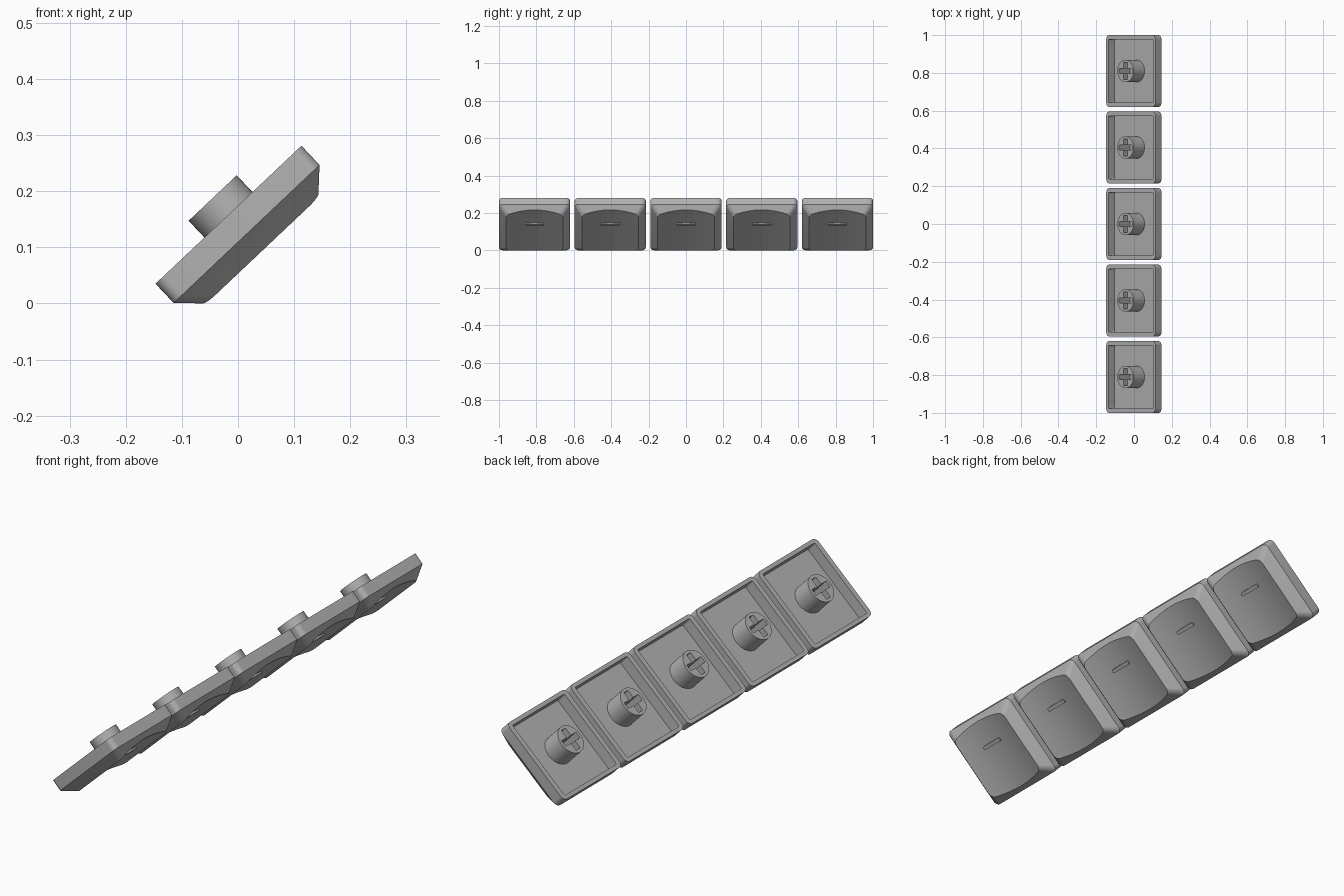
import bpy, bmesh, math
from mathutils import Matrix, Vector

if "Cube" in bpy.data.objects:
    bpy.data.objects.remove(bpy.data.objects["Cube"])

TILT = math.radians(43.4)
PITCH = 0.405
N_ARC, N_EDGE = 8, 24
DISH_MID, DISH_SAG, TOP_HALF = 0.068, 0.020, 0.152

grey = bpy.data.materials.new("grey plastic")
grey.diffuse_color = (0.45, 0.45, 0.45, 1)
grey.use_nodes = True
grey.node_tree.nodes["Principled BSDF"].inputs["Base Color"].default_value = grey.diffuse_color


def finish(bm, name):
    """Turn a bmesh into five tilted copies, one per key."""
    bmesh.ops.recalc_face_normals(bm, faces=bm.faces)
    mesh = bpy.data.meshes.new(name)
    bm.to_mesh(mesh)
    bm.free()
    mesh.materials.append(grey)
    for i in range(5):
        ob = bpy.data.objects.new(f"{name}_{i + 1}", mesh)
        bpy.context.collection.objects.link(ob)
        ob.matrix_world = (Matrix.Translation((-0.017, (i - 2) * PITCH, 0.158))
                           @ Matrix.Rotation(-TILT, 4, 'Y'))
        if i == 0:
            bpy.ops.object.select_all(action='DESELECT')
            bpy.context.view_layer.objects.active = ob
            ob.select_set(True)
            bpy.ops.object.shade_smooth_by_angle(angle=math.radians(30))


def half_outline(hx, hy, r):
    """Right half of a rounded rectangle, from -y to +y."""
    pts = []
    for k in range(N_ARC + 1):
        a = -math.pi / 2 + math.pi / 2 * k / N_ARC
        pts.append((hx - r + r * math.cos(a), -hy + r + r * math.sin(a)))
    for k in range(1, N_EDGE):
        pts.append((hx, (hy - r) * (2 * k / N_EDGE - 1)))
    return pts + [(x, -y) for x, y in reversed(pts[:N_ARC + 1])]


def dish_half():
    """Edge where the sloping skirt meets the cylindrical dish."""
    count = len(half_outline(1, 1, 0.1))
    out = []
    for i in range(count):
        t = 1.0
        for _ in range(12):
            x, y = half_outline(0.179 - 0.042 * t, 0.19 - 0.038 * t, 0.022)[i]
            d = DISH_MID + DISH_SAG * (y / TOP_HALF) ** 2
            t = (d - 0.047) / 0.041
        out.append((x, y, -d))
    return out


def flat_half(hx, hy, r, z):
    return [(x, y, z) for x, y in half_outline(hx, hy, r)]


# Key shell: cavity floor, inner rim, outer rim, skirt shoulder, dish edge
bm = bmesh.new()
halves = [flat_half(0.161, 0.166, 0.006, -0.044),
          flat_half(0.163, 0.168, 0.006, 0),
          flat_half(0.179, 0.19, 0.022, 0),
          flat_half(0.179, 0.19, 0.022, -0.047),
          dish_half()]
rings = []
for h in halves:
    full = h + [(-x, y, z) for x, y, z in reversed(h)]
    rings.append([bm.verts.new(p) for p in full])
n = len(rings[0])
for a, b in zip(rings, rings[1:]):
    for i in range(n):
        j = (i + 1) % n
        bm.faces.new((a[i], a[j], b[j], b[i]))
# Strips across the dish, one flat face for the cavity floor
bm.faces.new(rings[0])
top = rings[-1]
for i in range(n // 2 - 1):
    bm.faces.new((top[i], top[i + 1], top[n - 2 - i], top[n - 1 - i]))
finish(bm, "key_shell")


def loop(bm, pts, z):
    return [bm.verts.new((x, y, z)) for x, y in pts]


def wall(bm, a, b):
    for i in range(len(a)):
        j = (i + 1) % len(a)
        bm.faces.new((a[i], a[j], b[j], b[i]))


# Stem: round post with a cross-shaped socket
bm = bmesh.new()
circle = [(0.059 * math.cos(2 * math.pi * k / 48), 0.059 * math.sin(2 * math.pi * k / 48))
          for k in range(48)]
L, W = 0.046, 0.013
arm = [(L, -W), (L, W), (W, W)]
cross = []
for q in range(4):
    rot = Matrix.Rotation(q * math.pi / 2, 2)
    cross += [tuple(rot @ Vector(p)) for p in arm]
outer_top, outer_low = loop(bm, circle, 0.041), loop(bm, circle, -0.046)
hole_top, hole_low = loop(bm, cross, 0.041), loop(bm, cross, -0.043)
wall(bm, outer_top, outer_low)
wall(bm, hole_top, hole_low)
bm.faces.new(hole_low)
bm.faces.new(outer_low)
rim = [e for e in bm.edges if all(v.co.z > 0.04 for v in e.verts)]
bmesh.ops.triangle_fill(bm, edges=rim, use_beauty=True)
finish(bm, "stem")

# Small raised touch bar on the dish
bm = bmesh.new()
bar = []
for k in range(16):
    a = 2 * math.pi * (k + 0.5) / 16
    bar.append((0.05 + 0.008 * math.cos(a), 0.008 * math.sin(a) + math.copysign(0.043, math.sin(a))))
low, high = loop(bm, bar, -0.064), loop(bm, bar, -0.076)
wall(bm, low, high)
bm.faces.new(low)
bm.faces.new(high)
finish(bm, "touch_bar")
